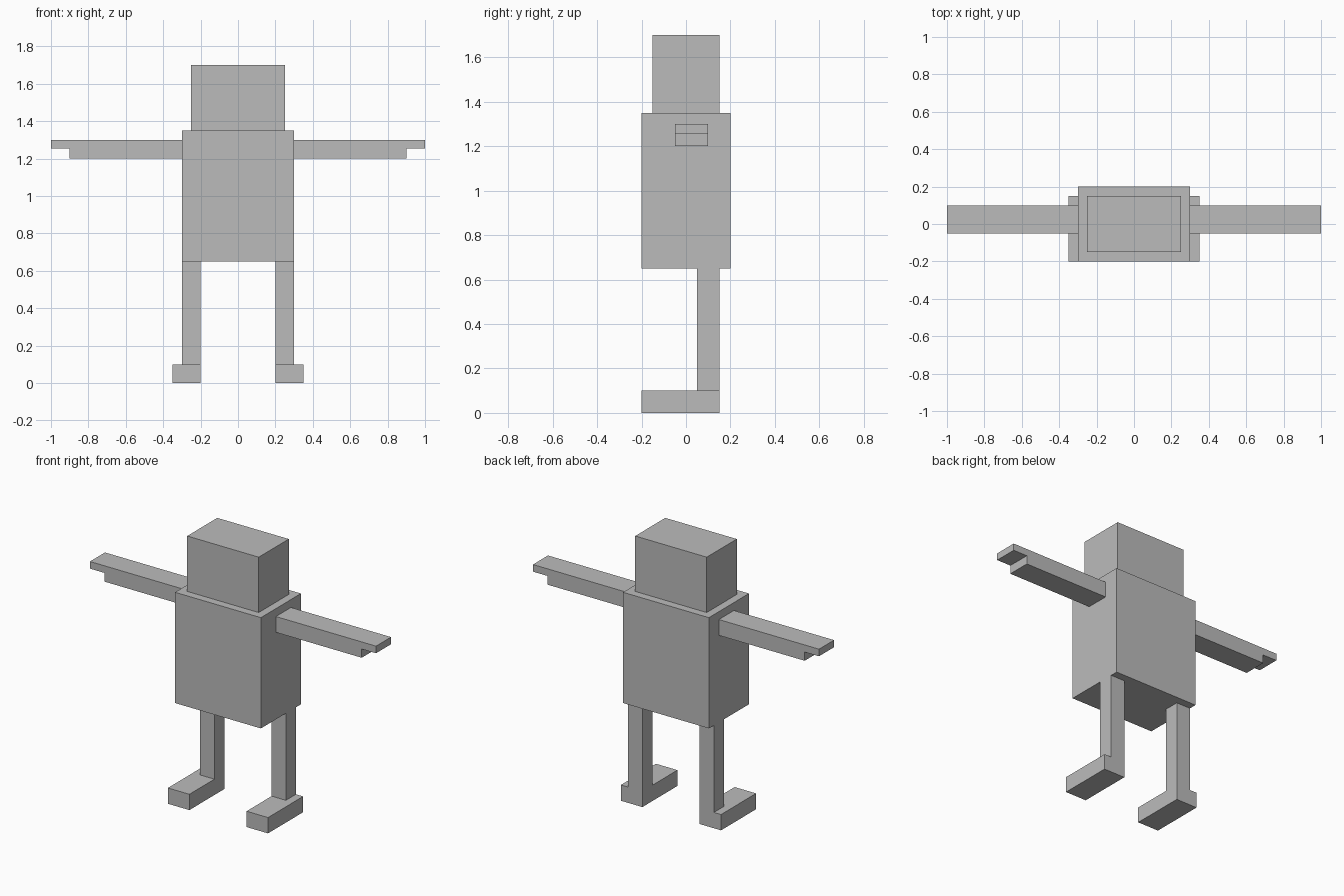
import bpy

if "Cube" in bpy.data.objects:
    bpy.data.objects.remove(bpy.data.objects["Cube"])

grey = bpy.data.materials.new("plain grey")
grey.diffuse_color = (0.5, 0.5, 0.5, 1)
grey.use_nodes = True
grey.node_tree.nodes["Principled BSDF"].inputs["Base Color"].default_value = grey.diffuse_color


def finish(name, verts, faces):
    mesh = bpy.data.meshes.new(name)
    mesh.from_pydata(verts, [], faces)
    mesh.materials.append(grey)
    obj = bpy.data.objects.new(name, mesh)
    bpy.context.collection.objects.link(obj)
    return obj


def prism(name, profile, y0, y1):
    """Extrude a counter-clockwise (x, z) outline from y0 back to y1."""
    n = len(profile)
    verts = [(x, y, z) for y in (y0, y1) for x, z in profile]
    faces = [list(range(n)), list(range(2 * n - 1, n - 1, -1))]
    faces += [(i, i + n, (i + 1) % n + n, (i + 1) % n) for i in range(n)]
    return finish(name, verts, faces)


def box(name, x0, x1, y0, y1, z0, z1):
    return prism(name, [(x0, z0), (x1, z0), (x1, z1), (x0, z1)], y0, y1)


def mirrored(obj):
    """Repeat a limb on the other side of the body."""
    mod = obj.modifiers.new("mirror", 'MIRROR')
    mod.use_axis = (True, False, False)


# Body and head
box("torso", -0.30, 0.30, -0.20, 0.20, 0.65, 1.35)
box("head", -0.25, 0.25, -0.15, 0.15, 1.35, 1.70)

# Arms, each stepping up to a thin hand at the tip
arm = [(0.30, 1.20), (0.90, 1.20), (0.90, 1.255),
       (1.00, 1.255), (1.00, 1.30), (0.30, 1.30)]
mirrored(prism("arms", arm, -0.05, 0.10))

# Legs and forward-pointing feet
mirrored(box("legs", 0.20, 0.30, 0.05, 0.15, 0.10, 0.65))
mirrored(box("feet", 0.20, 0.35, -0.20, 0.15, 0.00, 0.10))
